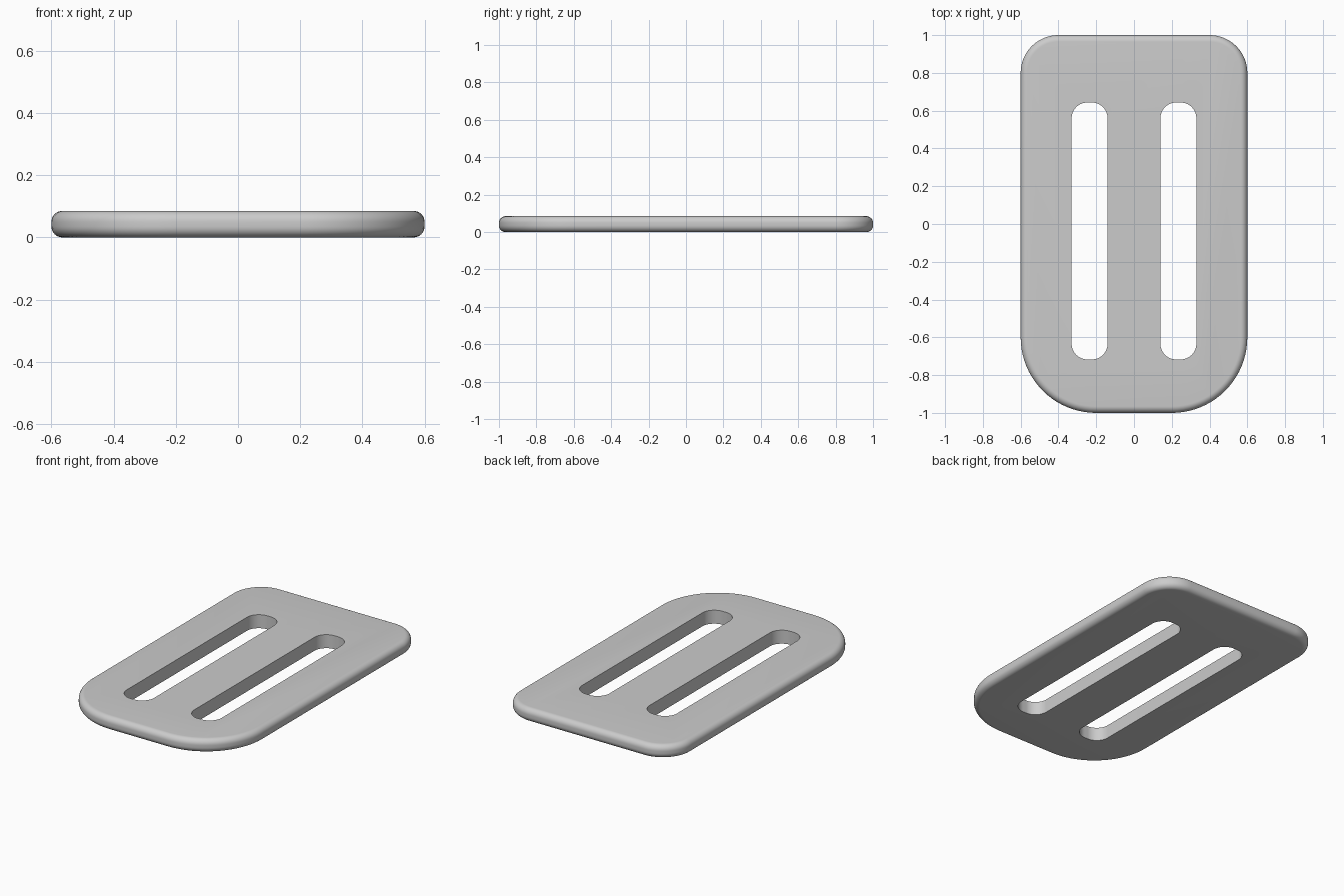
import bpy, bmesh
from math import sin, cos, pi

if "Cube" in bpy.data.objects:
    bpy.data.objects.remove(bpy.data.objects["Cube"])

H, R = 0.085, 0.035   # plate thickness, edge rounding


def rounded_rect(x0, x1, y0, y1, r_low, r_high, inset=0.0, n=20):
    """Counter-clockwise outline with separate lower and upper corner radii."""
    corners = [(x1 - r_low, y0 + r_low, r_low, -pi / 2), (x1 - r_high, y1 - r_high, r_high, 0),
               (x0 + r_high, y1 - r_high, r_high, pi / 2), (x0 + r_low, y0 + r_low, r_low, pi)]
    return [(cx + (r - inset) * cos(a + pi / 2 * i / n), cy + (r - inset) * sin(a + pi / 2 * i / n))
            for cx, cy, r, a in corners for i in range(n + 1)]


def stack(bm, layers):
    """Skin a list of (outline, z) layers into a closed solid."""
    rings = [[bm.verts.new((x, y, z)) for x, y in pts] for pts, z in layers]
    for a, b in zip(rings, rings[1:]):
        for i in range(len(a)):
            j = (i + 1) % len(a)
            bm.faces.new((a[i], a[j], b[j], b[i]))
    bm.faces.new(rings[0][::-1])
    bm.faces.new(rings[-1])


def make_object(name, bm):
    me = bpy.data.meshes.new(name)
    bm.to_mesh(me)
    bm.free()
    ob = bpy.data.objects.new(name, me)
    bpy.context.collection.objects.link(ob)
    return ob


# Plate with rounded rim, larger corners at the front
steps = 8
profile = [(R * (1 - sin(pi / 2 * k / steps)), R * (1 - cos(pi / 2 * k / steps))) for k in range(steps + 1)]
levels = profile + [(i, H - z) for i, z in reversed(profile)]
bm = bmesh.new()
stack(bm, [(rounded_rect(-0.6, 0.6, -1, 1, 0.4, 0.2, i), z) for i, z in levels])
plate = make_object("slotted_plate", bm)

# Two strap slots
bm = bmesh.new()
for x0, x1 in ((-0.33, -0.14), (0.14, 0.33)):
    pts = rounded_rect(x0, x1, -0.717, 0.643, 0.083, 0.083)
    stack(bm, [(pts, -0.1), (pts, H + 0.1)])
cutter = make_object("slot_cutter", bm)
cutter.hide_render = True

cut = plate.modifiers.new("slots", 'BOOLEAN')
cut.operation, cut.solver, cut.object = 'DIFFERENCE', 'EXACT', cutter
bpy.context.view_layer.objects.active = plate
plate.select_set(True)
bpy.ops.object.modifier_apply(modifier=cut.name)
bpy.data.objects.remove(cutter)

bpy.ops.object.shade_smooth_by_angle(angle=pi / 6)
